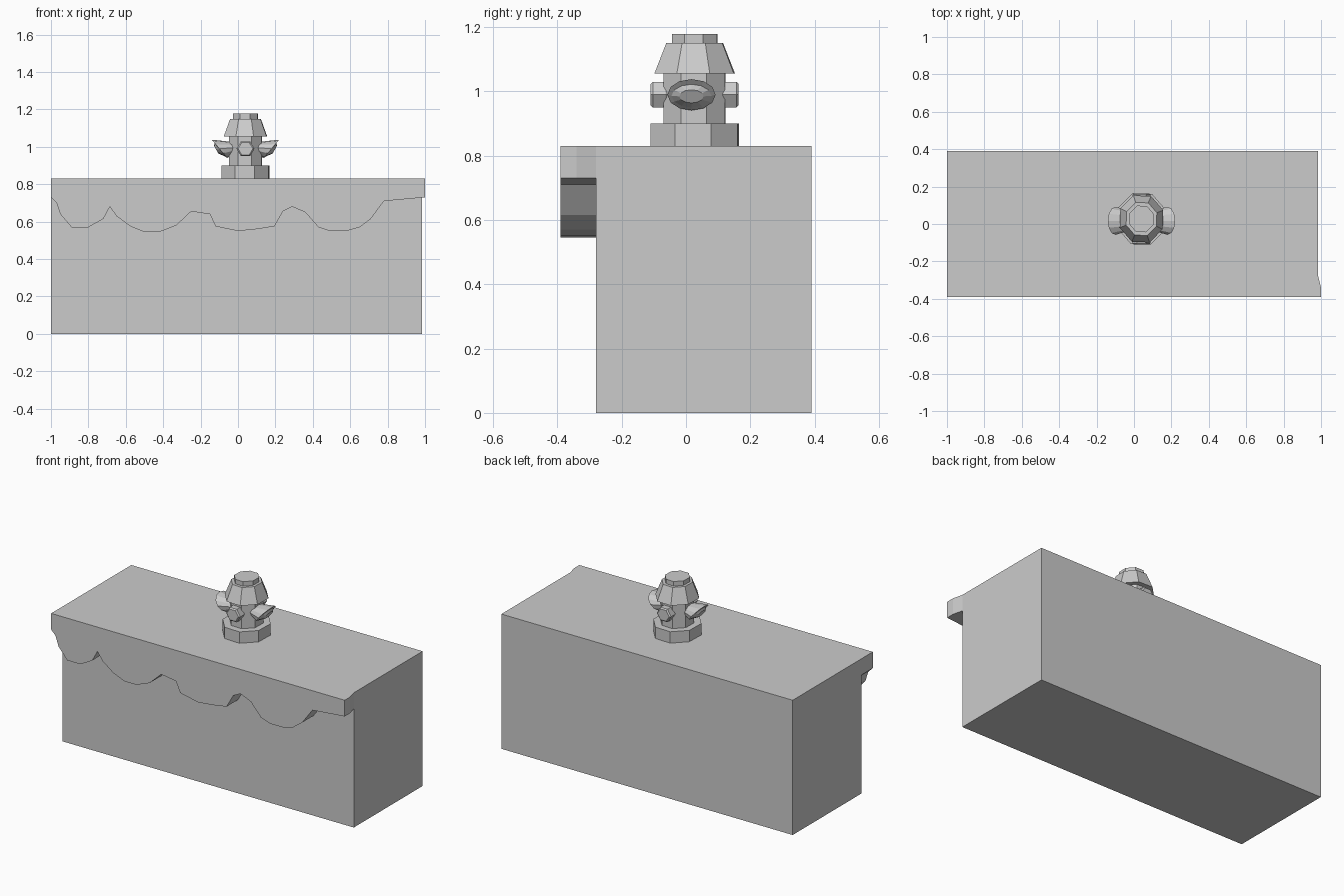
import bpy, bmesh
from math import sin, cos, pi, radians

if "Cube" in bpy.data.objects:
    bpy.data.objects.remove(bpy.data.objects["Cube"])

CX, CY = 0.04, 0.027   # hydrant axis


def finish(name, bm):
    bmesh.ops.recalc_face_normals(bm, faces=bm.faces)
    me = bpy.data.meshes.new(name)
    bm.to_mesh(me)
    bm.free()
    ob = bpy.data.objects.new(name, me)
    bpy.context.collection.objects.link(ob)
    return ob


def loft(name, rings):
    """Skin a list of equal-length point rings and cap both ends."""
    bm = bmesh.new()
    vs = [[bm.verts.new(p) for p in r] for r in rings]
    n = len(rings[0])
    for a, b in zip(vs, vs[1:]):
        for i in range(n):
            j = (i + 1) % n
            bm.faces.new((a[i], a[j], b[j], b[i]))
    bm.faces.new(vs[0])
    bm.faces.new(vs[-1])
    return finish(name, bm)


def octagon(r, z):
    a = [radians(20.5 + 45 * k) for k in range(8)]
    return [(CX + 0.927 * r * cos(t), CY + r * sin(t), z) for t in a]


# main block
loft("block", [[(-1, -.28, z), (.985, -.28, z), (.985, .39, z), (-1, .39, z)]
               for z in (0, .83)])

# overhanging front with a wavy lower edge
edge = [(-1, .73), (-.97, .70), (-.95, .64), (-.89, .57), (-.80, .57), (-.72, .615),
        (-.685, .68), (-.65, .63), (-.575, .575), (-.50, .545), (-.42, .545),
        (-.33, .58), (-.25, .655), (-.15, .64), (-.12, .575), (0, .55), (.1, .56),
        (.195, .575), (.24, .655), (.29, .68), (.36, .65), (.43, .57), (.49, .55),
        (.58, .55), (.65, .57), (.71, .615), (.78, .71), (1, .73), (1, .83), (-1, .83)]
loft("wavy_overhang", [[(x, -.39, z) for x, z in edge],
                       [(x, -.34, z) for x, z in edge],
                       [(min(x, .985), -.28, z) for x, z in edge]])

# hydrant column pieces: bottom radius, top radius, bottom z, top z
for name, r0, r1, z0, z1 in [("hydrant_base", .147, .147, .83, .90),
                             ("hydrant_body", .103, .103, .90, 1.056),
                             ("hydrant_cap", .134, .0945, 1.055, 1.15),
                             ("hydrant_knob", .076, .076, 1.15, 1.178)]:
    loft(name, [octagon(r0, z0), octagon(r1, z1)])

# hexagonal nuts front and back
for s, name in [(-1, "front_nut"), (1, "back_nut")]:
    rings = []
    for d, r in [(.06, .03), (.09, .046), (.13, .046), (.137, .038)]:
        rings.append([(CX + r * 1.05 * cos(k * pi / 3), CY + s * d,
                       .99 + r * sin(k * pi / 3)) for k in range(6)])
    loft(name, rings)

# flared side outlets: tilted rim with a domed face
# each ring: top (x, z), bottom (x, z), half width in y
profile = [((.06, 1.025), (.06, .965), .05),
           ((.168, 1.037), (.088, .945), .072),
           ((.18, 1.038), (.098, .941), .075),
           ((.166, 1.022), (.112, .950), .062),
           ((.168, 1.005), (.145, .964), .038)]
for s, name in [(-1, "left_outlet"), (1, "right_outlet")]:
    rings = []
    for (xt, zt), (xb, zb), h in profile:
        ring = []
        for k in range(12):
            t = 2 * pi * k / 12
            u = (1 + cos(t)) / 2
            ring.append((CX + s * (xb + (xt - xb) * u), CY - .01 + h * sin(t),
                         zb + (zt - zb) * u))
        rings.append(ring)
    loft(name, rings)
